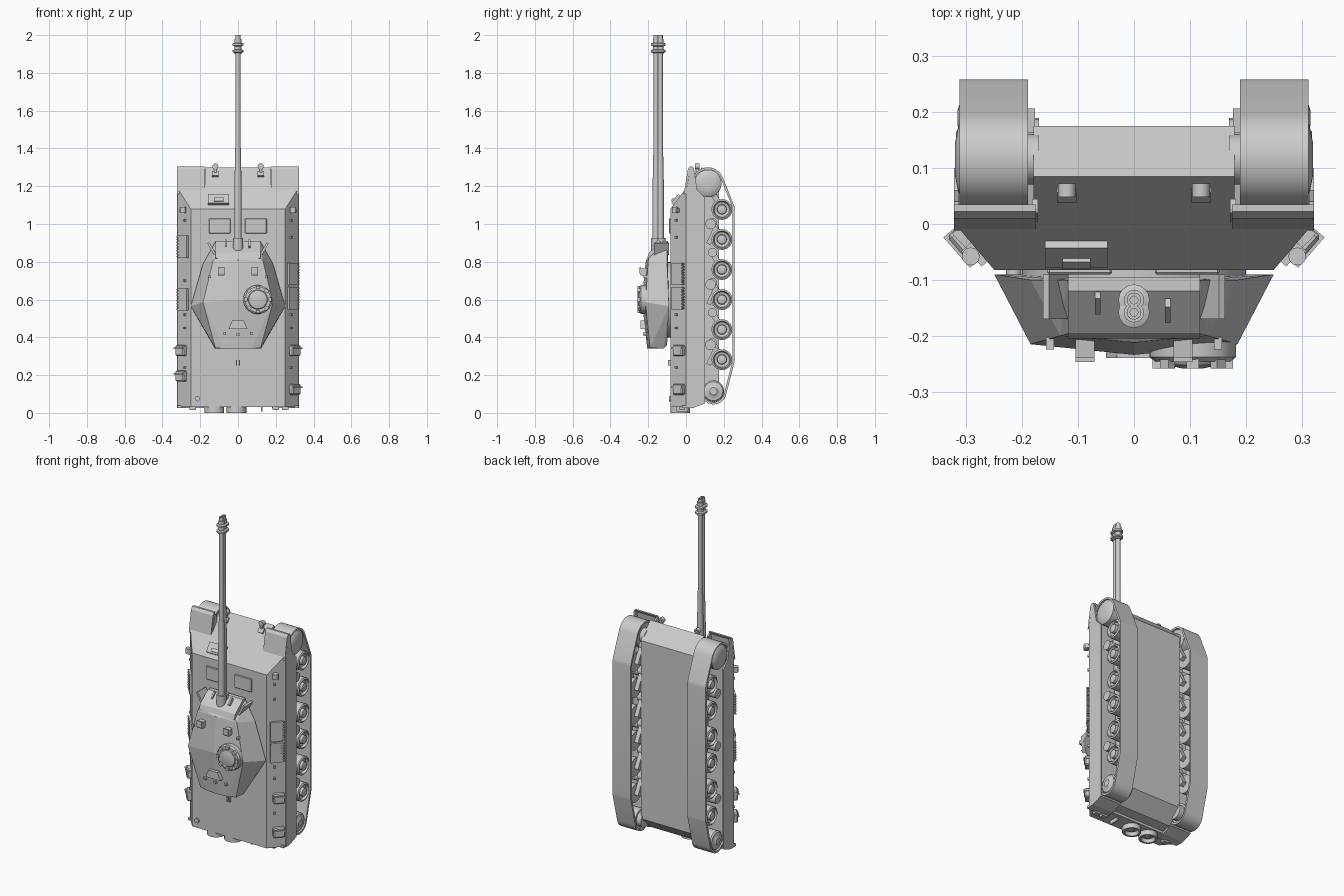
import bpy, bmesh
from math import sin, cos, pi, radians, atan2
from mathutils import Matrix, Vector

if "Cube" in bpy.data.objects:
    bpy.data.objects.remove(bpy.data.objects["Cube"])


def finish(name, bm, mirror=False, smooth=False):
    bmesh.ops.recalc_face_normals(bm, faces=bm.faces)
    me = bpy.data.meshes.new(name)
    bm.to_mesh(me)
    bm.free()
    ob = bpy.data.objects.new(name, me)
    bpy.context.collection.objects.link(ob)
    if smooth:
        me.polygons.foreach_set("use_smooth", [True] * len(me.polygons))
        me.set_sharp_from_angle(angle=radians(35))
    if mirror:
        ob.modifiers.new("Mirror", 'MIRROR')
    return ob


def box(name, c, size, rot=0, axis='Z', mirror=False, bevel=0):
    bm = bmesh.new()
    m = Matrix.Translation(c) @ Matrix.Rotation(radians(rot), 4, axis) @ Matrix.Diagonal((*size, 1))
    bmesh.ops.create_cube(bm, size=1, matrix=m)
    if bevel:
        bmesh.ops.bevel(bm, geom=bm.edges[:], offset=bevel, segments=1, affect='EDGES')
    return finish(name, bm, mirror)


def lathe(name, c, profile, axis='X', n=24, mirror=False):
    """Revolve closed (radius, height) profile around an axis through c."""
    bm = bmesh.new()
    rings = []
    for r, h in profile:
        ring = []
        for i in range(n):
            u, v = r * cos(2 * pi * i / n), r * sin(2 * pi * i / n)
            p = {'X': (h, u, v), 'Y': (u, h, v), 'Z': (u, v, h)}[axis]
            ring.append(bm.verts.new(Vector(c) + Vector(p)))
        rings.append(ring)
    for a, b in zip(rings, rings[1:]):
        for i in range(n):
            j = (i + 1) % n
            bm.faces.new((a[i], a[j], b[j], b[i]))
    bm.faces.new(rings[0])
    bm.faces.new(rings[-1])
    return finish(name, bm, mirror, True)


def cyl(name, c, r, a, b, axis='X', n=16, mirror=False):
    return lathe(name, c, [(r, a), (r, b)], axis, n, mirror)


def prism(name, pts, a, b, axis='X', mirror=False, cut=None):
    """Extrude outline: axis X takes (y, z) points, Y takes (x, z), Z takes (x, y)."""
    f = {'X': lambda u, v, w: (w, u, v), 'Y': lambda u, v, w: (u, w, v), 'Z': lambda u, v, w: (u, v, w)}[axis]
    bm = bmesh.new()
    lo = [bm.verts.new(f(u, v, a)) for u, v in pts]
    hi = [bm.verts.new(f(u, v, b)) for u, v in pts]
    bm.faces.new(lo)
    bm.faces.new(hi)
    for i in range(len(pts)):
        j = (i + 1) % len(pts)
        bm.faces.new((lo[i], lo[j], hi[j], hi[i]))
    if cut:
        r = bmesh.ops.bisect_plane(bm, geom=bm.verts[:] + bm.edges[:] + bm.faces[:], plane_co=cut[0],
                                   plane_no=cut[1], clear_outer=True)
        bmesh.ops.holes_fill(bm, edges=bm.edges[:])
    return finish(name, bm, mirror)


def hull(name, pts, mirror=False):
    bm = bmesh.new()
    for p in pts:
        bm.verts.new(p)
    bmesh.ops.convex_hull(bm, input=bm.verts[:])
    bmesh.ops.dissolve_limit(bm, angle_limit=0.02, verts=bm.verts[:], edges=bm.edges[:])
    return finish(name, bm, mirror)


# Hull: central tub, sloped upper body cut by the front plate, side skirts
prism("lower_hull", [(-.08, .035), (-.08, 1.08), (.085, 1.3), (.175, 1.21), (.175, .13), (.09, .05)], -.18, .18)
prism("upper_hull", [(-.25, -.082), (.25, -.082), (.32, 0), (.32, .03), (-.32, .03), (-.32, 0)], .03, 1.32, 'Z',
      cut=((0, -.082, 1.08), (0, -.22, .165)))
prism("side_skirt", [(0, .025), (0, 1.15), (.022, 1.3), (.04, 1.3), (.06, 1.18), (.1, 1.14), (.1, .05), (.03, .025)],
      .313, .322, mirror=True)
prism("front_fender", [(-.012, 1.16), (.01, 1.29), (.022, 1.305), (.035, 1.305), (.02, 1.285), (.0, 1.16)],
      .175, .322, mirror=True)
prism("fender_bracket", [(0, 1.18), (.02, 1.3), (.045, 1.28), (.045, 1.22)], .172, .182, mirror=True)
prism("rear_fender", [(-.02, .025), (.035, .025), (.1, .05), (.1, .06), (.03, .04), (-.02, .04)], .18, .32, mirror=True)

# Tracks: band wrapped round idler, sprocket and road wheels
wheel_z = [1.077 - .159 * i for i in range(6)]
circles = [(.116, 1.215, .085), (.145, .115, .07), (.19, wheel_z[0], .068), (.19, wheel_z[5], .068)]
pts = []
for cy, cz, r in circles:
    for k in range(36):
        a = 2 * pi * k / 36
        pts.append((cy + r * cos(a), cz + r * sin(a), cy + (r - .012) * cos(a), cz + (r - .012) * sin(a)))
pts.sort()


def chain(seq):
    out = []
    for p in seq:
        while len(out) > 1 and ((out[-1][0] - out[-2][0]) * (p[1] - out[-2][1])
                                - (out[-1][1] - out[-2][1]) * (p[0] - out[-2][0])) <= 1e-9:
            out.pop()
        out.append(p)
    return out[:-1]


loop = chain(pts) + chain(pts[::-1])
bm = bmesh.new()
rows = [[bm.verts.new(q) for q in ((.19, p[0], p[1]), (.312, p[0], p[1]), (.312, p[2], p[3]), (.19, p[2], p[3]))]
        for p in loop]
for i, a in enumerate(rows):
    b = rows[(i + 1) % len(rows)]
    for k in range(4):
        bm.faces.new((a[k], a[(k + 1) % 4], b[(k + 1) % 4], b[k]))
finish("track", bm, True, True)

# Running gear
for z in wheel_z:
    lathe("road_wheel", (0, .19, z), [(.055, .205), (.055, .305), (.046, .31), (.04, .295), (.026, .29),
                                       (.024, .312), (.012, .316)], mirror=True)
    box("suspension_arm", (.19, .165, z + .045), (.025, .03, .12), 28, 'X', True)
    cyl("arm_pivot", (0, .14, z + .09), .024, .17, .215, mirror=True)
for z in (1.0, .68, .36):
    cyl("return_roller", (0, .13, z), .028, .2, .305, mirror=True)
    box("shock_absorber", (.2, .14, z - .06), (.025, .025, .1), -25, 'X', True)
lathe("front_idler", (0, .116, 1.215), [(.072, .2), (.072, .305), (.06, .314), (.03, .32)], n=32, mirror=True)
lathe("rear_sprocket", (0, .145, .115), [(.057, .2), (.057, .3), (.05, .308), (.03, .31), (.02, .318)], mirror=True)
for y, z in ((.116, 1.215), (.145, .115)):
    cyl("drive_axle", (0, y, z), .045, .17, .22, mirror=True)

# Turret: faceted shell with neck and mantlet
shell = [(.12, -.1, .905), (.185, -.1, .79), (.25, -.09, .565), (.155, -.1, .42), (.125, -.1, .36), (.122, -.118, .34),
         (.115, -.195, .825), (.132, -.2, .805), (.185, -.215, .585), (.12, -.19, .345), (.07, -.2, .34),
         (0, -.212, .81), (0, -.234, .6), (0, -.205, .34)]
hull("turret_shell", [(s * x, y, z) for x, y, z in shell for s in (1, -1)])
cyl("turret_ring", (0, 0, .6), .2, -.1, -.078, 'Y', 32)
prism("mantlet", [(-.095, .91), (-.12, .91), (-.195, .85), (-.205, .82), (-.095, .8)], -.118, .118)
for x, y in ((-.065, -.14), (.06, -.155)):
    box("mantlet_slot", (x, y, .895), (.01, .045, .02), 50, 'X')
for s in (1, -1):
    box("turret_cheek_rib", (s * .14, -.13, .87), (.012, .08, .07), s * 30, 'Y')
for x, z in ((-.07, .42), (0, .415), (.07, .42), (-.15, .72), (.15, .72)):
    box("turret_lug", (x, -.213, z), (.014, .022, .014))

# Gun: twin stacked tubes, sleeve and muzzle collars
for y in (-.136, -.158):
    lathe("gun_barrel", (0, y, 0), [(.019, .82), (.019, 1.2), (.0135, 1.45), (.013, 2.0), (.007, 2.0), (.007, 1.96)], 'Z', 16)
    cyl("gun_root", (0, y, 0), .027, .86, .925, 'Z', 16)
    for z in (1.91, 1.945):
        lathe("muzzle_collar", (0, y, z), [(.014, -.006), (.028, 0), (.028, .01), (.014, .016)], 'Z', 16)
    cyl("muzzle_body", (0, y, 0), .018, 1.9, 1.98, 'Z', 16)

# Turret roof: cupola, periscopes, hatch
lathe("cupola", (.105, 0, .6), [(.077, -.205), (.077, -.238), (.068, -.246), (.052, -.246), (.048, -.252), (.02, -.258)], 'Y', 28)
for k in range(8):
    a = k * pi / 4
    box("cupola_block", (.105 + .064 * cos(a), -.248, .6 + .064 * sin(a)), (.016, .02, .022), -k * 45, 'Y')
for s in (1, -1):
    prism("periscope", [(-.2, .728), (-.24, .728), (-.246, .74), (-.246, .762), (-.2, .768)],
          s * .088 - .017, s * .088 + .017)
    box("periscope_cap", (s * .088, -.243, .755), (.034, .008, .034))
prism("roof_hatch", [(-.05, .445), (.05, .445), (.03, .49), (-.03, .49)], -.24, -.21, 'Y')

# Deck fittings: hatches, front box, hooks
for x in (-.097, .095):
    box("deck_hatch", (x, -.084, .99), (.115, .012, .08), bevel=.003)
slope = -atan2(.165, .22) * 180 / pi
box("front_plate_box", (-.103, -.052, 1.128), (.112, .022, .06), slope, 'X')
box("front_box_step", (-.103, -.066, 1.125), (.05, .02, .02), slope, 'X')
for s in (1, -1):
    box("tow_hook_base", (s * .12, .055, 1.262), (.035, .02, .03), slope, 'X')
    lathe("tow_hook", (s * .12, .06, 1.305), [(.016, -.012), (.016, .012), (.007, .012), (.007, -.012)], 'Y', 12)
    box("tow_hook_shank", (s * .12, .06, 1.28), (.012, .018, .035))
    box("deck_lug", (s * .008, -.088, .265), (.006, .016, .03))
cyl("deck_cap", (-.215, 0, .075), .014, -.09, -.08, 'Y')

# Sloped-side fittings: lamps, grille racks, storage boxes
cyl("side_lamp", (.292, -.058, 0), .016, 1.058, 1.09, 'Z', 12, True)
box("lamp_arm", (.29, -.04, 1.072), (.04, .012, .02), -41, mirror=True)
for s, z in ((1, .735), (1, .607), (-1, .88), (-1, .6)):
    box("side_rack", (s * .29, -.045, z), (.014, .07, .118), -41 * s)
    for k in range(8):
        box("rack_tooth", (s * .312, -.02, z - .052 + .015 * k), (.016, .022, .007), -41 * s)
for s, z in ((1, .33), (1, .125), (-1, .33), (-1, .195)):
    box("side_box", (s * .299, -.036, z), (.036, .066, .058), -41 * s, bevel=.006)
    box("box_strap", (s * .302, -.038, z + .012), (.04, .072, .008), -41 * s)
for z in (.24, .45, .52, .7, .93, 1.02):
    box("side_bolt", (.281, -.051, z), (.016, .012, .012), -41, mirror=True)

# Rear plate: round outlets and brackets
for x in (-.125, -.008):
    lathe("rear_outlet", (x, -.03, 0), [(.042, .045), (.052, .035), (.052, 0), (.04, 0), (.036, .022), (.018, .022), (.014, .01)], 'Z', 24)
box("rear_plate_rib", (.125, -.02, .022), (.008, .06, .03))
for x in (-.24, .2, .25):
    box("rear_bracket", (x, -.02, .024), (.035, .03, .02))
